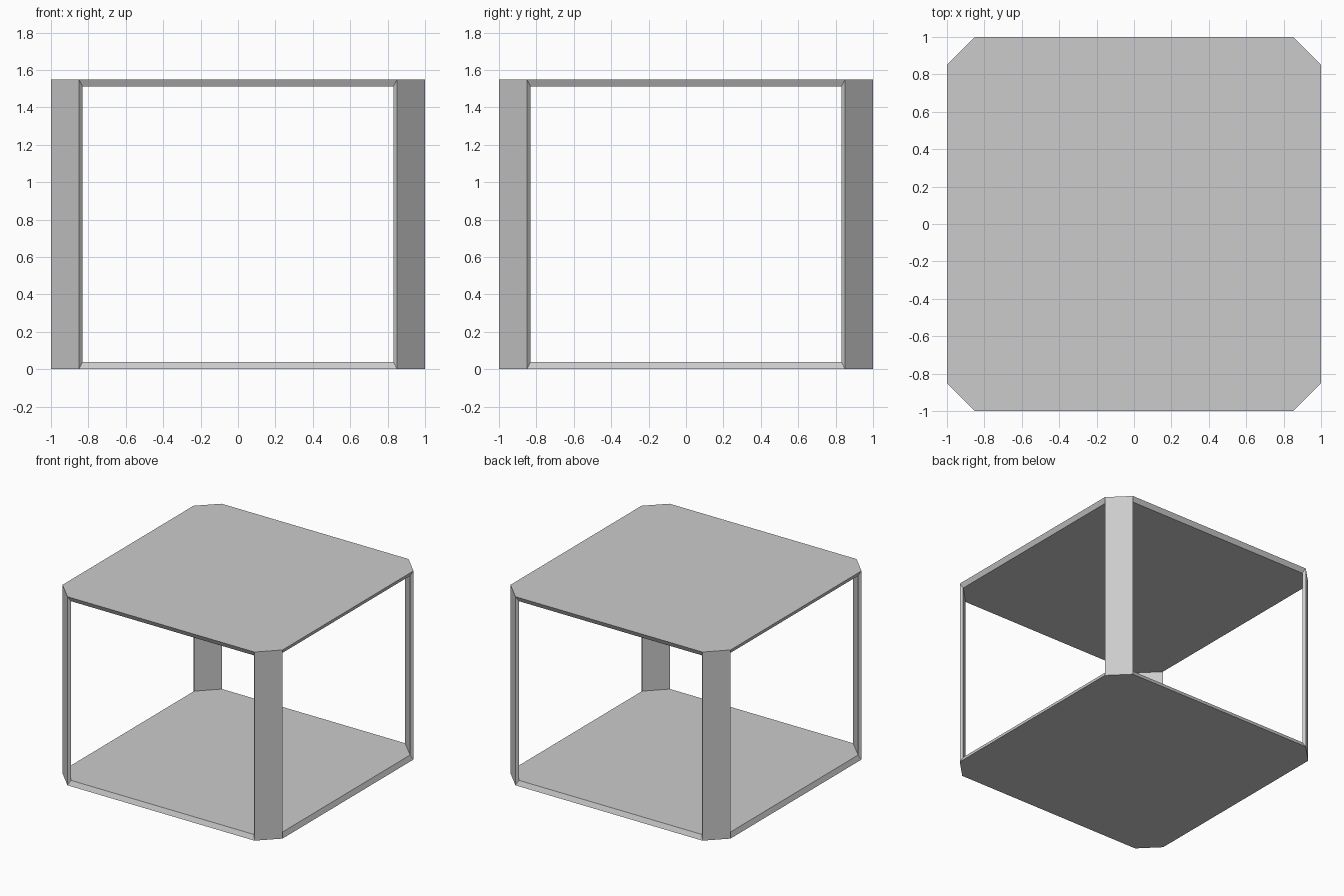
import bpy, bmesh
from mathutils import Matrix

if "Cube" in bpy.data.objects:
    bpy.data.objects.remove(bpy.data.objects["Cube"])

HEIGHT, CHAMFER, WALL = 1.55, 0.15, 0.047

# Block with chamfered vertical corners
bm = bmesh.new()
bmesh.ops.create_cube(bm, size=1, matrix=Matrix.Translation((0, 0, HEIGHT / 2))
                      @ Matrix.Diagonal((2, 2, HEIGHT, 1)))
uprights = [e for e in bm.edges if abs(e.verts[0].co.z - e.verts[1].co.z) > 0.1]
bmesh.ops.bevel(bm, geom=uprights, offset=CHAMFER, segments=1, affect='EDGES')

# Open the four sides, leaving top, base and corner panels
bm.normal_update()
sides = [f for f in bm.faces if max(abs(f.normal.x), abs(f.normal.y)) > 0.9]
bmesh.ops.delete(bm, geom=sides, context='FACES')

mesh = bpy.data.meshes.new("open_side_table")
bm.to_mesh(mesh)
bm.free()
table = bpy.data.objects.new("open_side_table", mesh)
bpy.context.collection.objects.link(table)

# Inward panel thickness with slanted rims
shell = table.modifiers.new("panel_thickness", 'SOLIDIFY')
shell.thickness = WALL
shell.offset = -1
shell.use_even_offset = False
